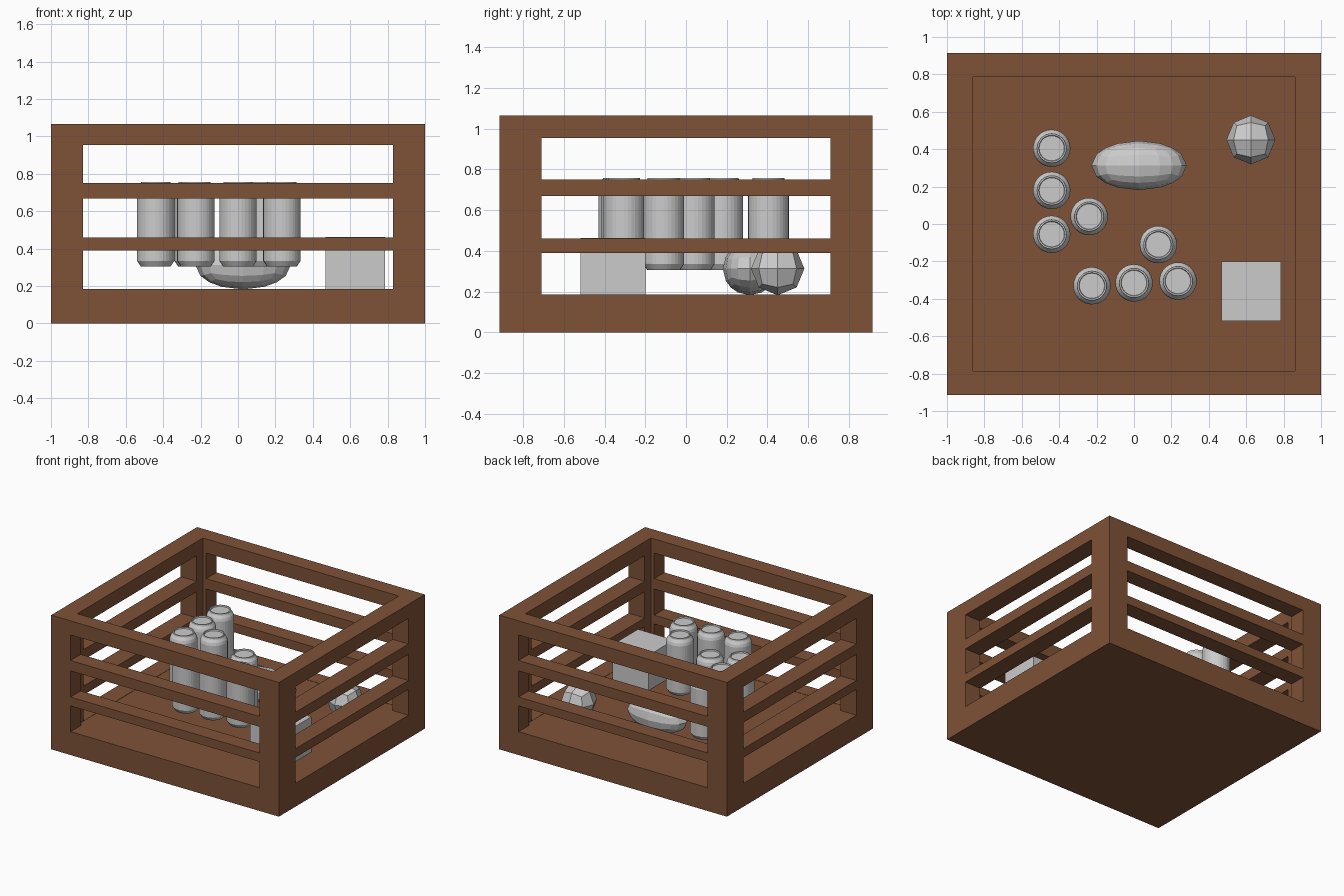
import bpy, bmesh, math

if "Cube" in bpy.data.objects:
    bpy.data.objects.remove(bpy.data.objects["Cube"])

WOOD = bpy.data.materials.new("wood")
WOOD.diffuse_color = (0.21, 0.085, 0.038, 1)
WOOD.use_nodes = True
WOOD.node_tree.nodes["Principled BSDF"].inputs["Base Color"].default_value = WOOD.diffuse_color


def box(name, lo, hi):
    bpy.ops.mesh.primitive_cube_add(size=1, location=[(a + b) / 2 for a, b in zip(lo, hi)])
    ob = bpy.context.object
    ob.name = ob.data.name = name
    ob.scale = [b - a for a, b in zip(lo, hi)]
    bpy.ops.object.transform_apply(location=False, rotation=False, scale=True)
    return ob


def carve(target, cutter):
    mod = target.modifiers.new("carve", 'BOOLEAN')
    mod.operation = 'DIFFERENCE'
    mod.solver = 'EXACT'
    mod.object = cutter
    bpy.context.view_layer.objects.active = target
    bpy.ops.object.modifier_apply(modifier=mod.name)
    bpy.data.objects.remove(cutter, do_unlink=True)


def round_cube(name, centre, radii, cuts):
    # cube subdivided evenly and pushed out to a sphere, then stretched
    bm = bmesh.new()
    bmesh.ops.create_cube(bm, size=2)
    bmesh.ops.subdivide_edges(bm, edges=bm.edges[:], cuts=cuts, use_grid_fill=True)
    for v in bm.verts:
        n = v.co.normalized()
        v.co = [n[i] * radii[i] for i in range(3)]
    me = bpy.data.meshes.new(name)
    bm.to_mesh(me)
    bm.free()
    ob = bpy.data.objects.new(name, me)
    ob.location = centre
    bpy.context.collection.objects.link(ob)
    return ob


def lathe(name, profile, sides):
    # closed solid of revolution from (radius, height) points
    bm = bmesh.new()
    rings = []
    for r, z in profile:
        rings.append([bm.verts.new((r * math.cos(2 * math.pi * i / sides),
                                    r * math.sin(2 * math.pi * i / sides), z))
                      for i in range(sides)])
    for a, b in zip(rings, rings[1:]):
        for i in range(sides):
            j = (i + 1) % sides
            bm.faces.new((a[i], a[j], b[j], b[i]))
    bm.faces.new(rings[0][::-1])
    bm.faces.new(rings[-1])
    me = bpy.data.meshes.new(name)
    bm.to_mesh(me)
    bm.free()
    return me


# Crate: solid block, hollowed out, with three window rows through each wall pair
crate = box("crate", (-1, -0.915, 0), (1, 0.915, 1.065))
carve(crate, box("cut", (-0.86, -0.787, 0.183), (0.86, 0.787, 1.3)))
for z0, z1 in ((0.185, 0.39), (0.46, 0.668), (0.75, 0.953)):
    carve(crate, box("cut", (-0.83, -1.2, z0), (0.83, 1.2, z1)))
    carve(crate, box("cut", (-1.2, -0.71, z0), (1.2, 0.71, z1)))
crate.data.materials.clear()
crate.data.materials.append(WOOD)

# Cans
can_mesh = lathe("can", [(0.08, 0.305), (0.1, 0.335), (0.1, 0.705), (0.094, 0.725),
                         (0.08, 0.745), (0.078, 0.757), (0.07, 0.757), (0.067, 0.748)], 32)
for k, (x, y) in enumerate([(-0.44, 0.405), (-0.44, 0.18), (-0.44, -0.055), (-0.24, 0.04),
                            (0.13, -0.11), (-0.225, -0.33), (0, -0.315), (0.235, -0.305)]):
    can = bpy.data.objects.new(f"can_{k + 1}", can_mesh)
    can.location = (x, y, 0)
    bpy.context.collection.objects.link(can)

# Loaf, fruit and carton
round_cube("loaf", (0.027, 0.313, 0.312), (0.255, 0.132, 0.13), 3)
round_cube("fruit", (0.625, 0.45, 0.312), (0.131, 0.131, 0.13), 1)
box("carton", (0.468, -0.518, 0.183), (0.785, -0.2, 0.463))
